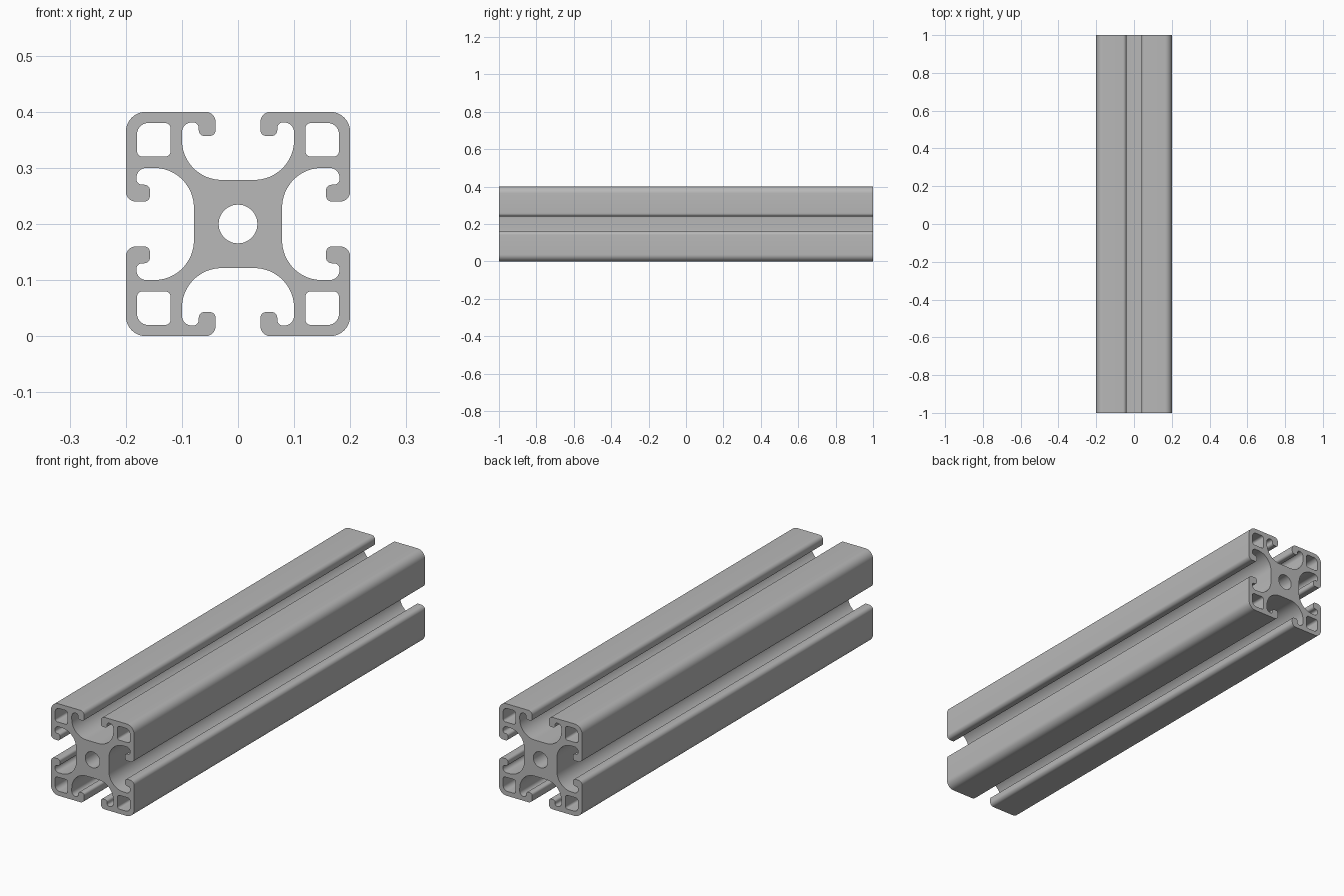
import bpy, bmesh, math
from mathutils import Vector, Matrix

if "Cube" in bpy.data.objects:
    bpy.data.objects.remove(bpy.data.objects["Cube"], do_unlink=True)

HALF_LENGTH = 1.0
HALF_WIDTH = 0.2


def rounded(corners, steps=10):
    """Closed outline through (x, y, radius) corners, each replaced by an arc."""
    points = []
    for i, (x, y, r) in enumerate(corners):
        p = Vector((x, y))
        before = (Vector(corners[i - 1][:2]) - p).normalized()
        after = (Vector(corners[(i + 1) % len(corners)][:2]) - p).normalized()
        # All corners are square, so the arc centre lies along both edges
        centre = p + (before + after) * r
        n = steps * 2 if r > 0.05 else steps
        for k in range(n + 1):
            a = math.pi / 2 * k / n
            points.append(centre - after * r * math.cos(a) - before * r * math.sin(a))
    return points


def quarter_turns(corners):
    """Four copies of a corner list, turned clockwise about the centre."""
    turns = []
    for _ in range(4):
        turns.append(corners)
        corners = [(y, -x, r) for x, y, r in corners]
    return turns


# Half a T-slot: floor sweep, groove behind the lip, lip
half_slot = [(0.1, 0.0786, 0.071), (0.1, 0.181, 0.018), (0.07, 0.181, 0.01),
             (0.07, 0.157, 0.01), (0.04, 0.157, 0.01), (0.04, HALF_WIDTH, 0.018)]
quarter = (half_slot + [(HALF_WIDTH, HALF_WIDTH, 0.036)]
           + [(y, x, r) for x, y, r in reversed(half_slot)])
outlines = [rounded(sum(quarter_turns(quarter), []))]

# Hollow chamber in each corner
chamber = [(0.12, 0.18, 0.01), (0.18, 0.18, 0.02), (0.18, 0.12, 0.01), (0.12, 0.12, 0.01)]
outlines += [rounded(c) for c in quarter_turns(chamber)]

# Round centre bore
outlines.append([Vector((math.cos(t), math.sin(t))) * 0.0345
                 for t in (math.tau * k / 48 for k in range(48))])

# Filled profile extruded along its length
curve = bpy.data.curves.new("rail_profile", "CURVE")
curve.dimensions = "2D"
curve.fill_mode = "BOTH"
curve.extrude = HALF_LENGTH
for outline in outlines:
    spline = curve.splines.new("POLY")
    spline.points.add(len(outline) - 1)
    for point, co in zip(spline.points, outline):
        point.co = (co.x, co.y, 0, 1)
    spline.use_cyclic_u = True

profile = bpy.data.objects.new("rail_profile", curve)
bpy.context.collection.objects.link(profile)
depsgraph = bpy.context.evaluated_depsgraph_get()
mesh = bpy.data.meshes.new_from_object(profile.evaluated_get(depsgraph))
bpy.data.objects.remove(profile, do_unlink=True)

# Weld, and lay the rail along y standing on the ground
bm = bmesh.new()
bm.from_mesh(mesh)
bmesh.ops.remove_doubles(bm, verts=bm.verts, dist=0.00002)
bm.transform(Matrix.Translation((0, 0, HALF_WIDTH)) @ Matrix.Rotation(math.pi / 2, 4, "X"))
bmesh.ops.recalc_face_normals(bm, faces=bm.faces)
bm.to_mesh(mesh)
bm.free()

rail = bpy.data.objects.new("slotted_rail", mesh)
bpy.context.collection.objects.link(rail)

# Plain aluminium grey
grey = (0.48, 0.48, 0.48, 1)
material = bpy.data.materials.new("aluminium_grey")
material.use_nodes = True
material.diffuse_color = grey
material.node_tree.nodes["Principled BSDF"].inputs["Base Color"].default_value = grey
mesh.materials.clear()
mesh.materials.append(material)

bpy.ops.object.select_all(action="DESELECT")
rail.select_set(True)
bpy.context.view_layer.objects.active = rail
bpy.ops.object.shade_smooth_by_angle(angle=math.radians(30))
